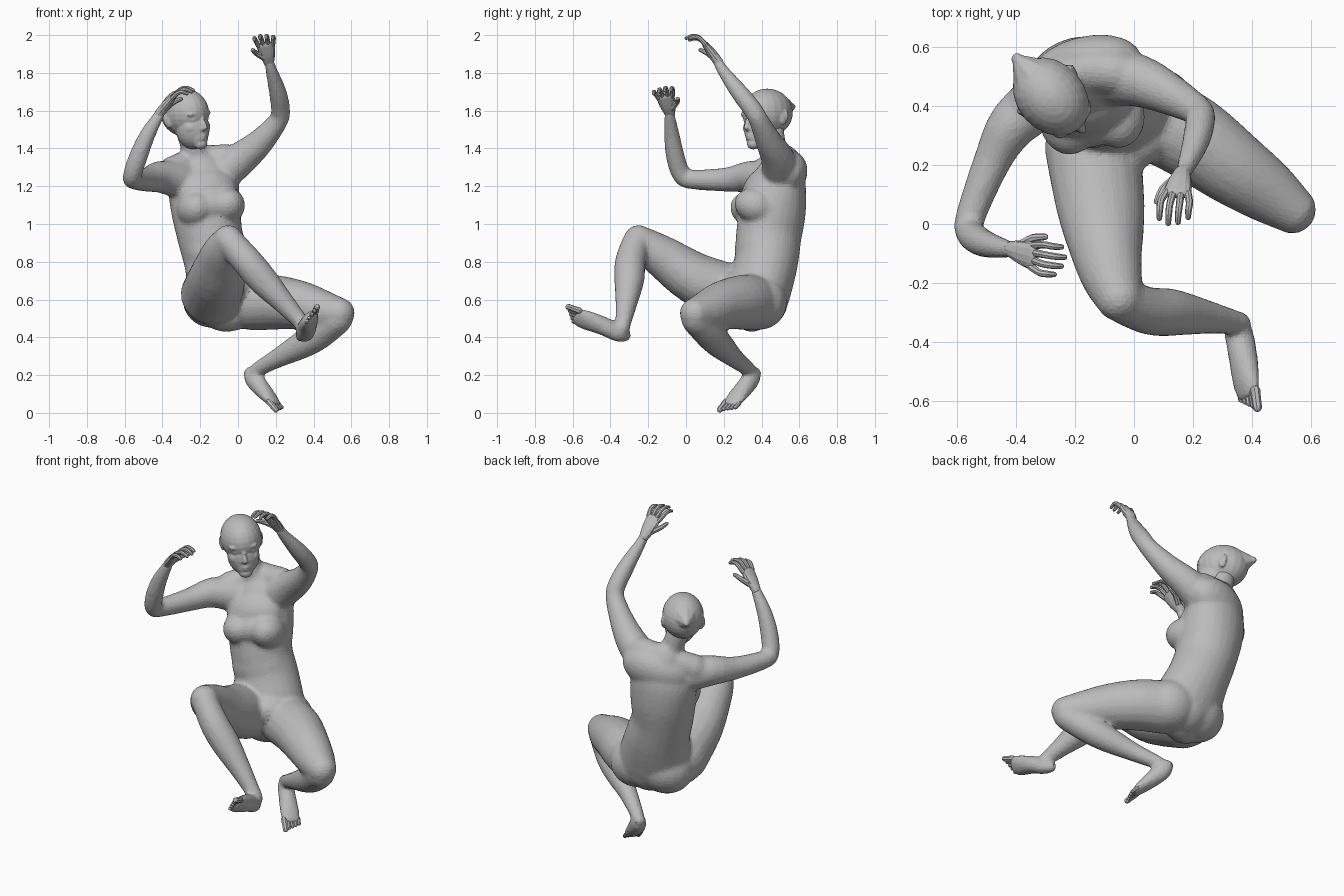
import bpy, bmesh
from math import cos, sin, pi
from mathutils import Vector, Matrix

old = bpy.data.objects.get("Cube")
if old:
    bpy.data.objects.remove(old, do_unlink=True)

skin = bpy.data.materials.new("plain grey")
skin.use_nodes = True
grey = (0.5, 0.5, 0.5, 1)
skin.diffuse_color = grey
skin.node_tree.nodes["Principled BSDF"].inputs["Base Color"].default_value = grey


def spline(rows, steps):
    """Smooth curve through rows of position and radii."""
    out = []
    for i in range(len(rows) - 1):
        a, b, c, d = (rows[max(i - 1, 0)], rows[i], rows[i + 1],
                      rows[min(i + 2, len(rows) - 1)])
        for k in range(steps):
            t = k / steps
            out.append([q + t / 2 * (r - p + t * (2 * p - 5 * q + 4 * r - s
                        + t * (3 * (q - r) + s - p)))
                        for p, q, r, s in zip(a, b, c, d)])
    return out + [list(rows[-1])]


def tube(bm, rows, side=(0.3, 0.2, 0.9), sides=14, steps=3):
    """Closed round-ended loft; rows are x, y, z, half width (, half depth)."""
    rows = spline([tuple(r) if len(r) == 5 else (*r, r[-1]) for r in rows], steps)
    pts = [Vector(r[:3]) for r in rows]
    last = len(pts) - 1
    rings = []
    for i, r in enumerate(rows):
        t = (pts[min(i + 1, last)] - pts[max(i - 1, 0)]).normalized()
        rings.append((pts[i], t, r[3], r[4]))

    def cap(ring, sign):
        p, t, a, b = ring
        return [(p + t * sign * min(a, b) * sin(e), t, a * cos(e), b * cos(e))
                for e in (0.5, 0.95, 1.35)]

    rings = cap(rings[0], -1)[::-1] + rings + cap(rings[-1], 1)
    loops = []
    for p, t, a, b in rings:
        u = Vector(side)
        u = (u - t * u.dot(t)).normalized()
        v = t.cross(u)
        loops.append([bm.verts.new(p + u * a * cos(2 * pi * k / sides)
                                   + v * b * sin(2 * pi * k / sides))
                      for k in range(sides)])
    for lo, hi in zip(loops, loops[1:]):
        for k in range(sides):
            n = (k + 1) % sides
            bm.faces.new((lo[k], lo[n], hi[n], hi[k]))
    bm.faces.new(loops[0][::-1])
    bm.faces.new(loops[-1])


def blob(bm, centre, size, axes):
    """Ellipsoid with its radii along the given axes."""
    m = Matrix.Translation(centre) @ axes.to_4x4() @ Matrix.Diagonal((*size, 1))
    bmesh.ops.create_uvsphere(bm, u_segments=20, v_segments=14, radius=1, matrix=m)


def frame(left, up):
    """Axes as columns: left, back, up."""
    x = Vector(left).normalized()
    z = Vector(up)
    z = (z - x * z.dot(x)).normalized()
    return Matrix((x, z.cross(x), z)).transposed()


def finish(name, bm, voxel=None, ratio=1, smooth=5):
    bmesh.ops.recalc_face_normals(bm, faces=bm.faces)
    mesh = bpy.data.meshes.new(name)
    bm.to_mesh(mesh)
    bm.free()
    mesh.materials.append(skin)
    ob = bpy.data.objects.new(name, mesh)
    bpy.context.collection.objects.link(ob)
    if voxel:
        fuse = ob.modifiers.new("fuse", 'REMESH')
        fuse.mode = 'VOXEL'
        fuse.voxel_size = voxel
        soft = ob.modifiers.new("soften", 'SMOOTH')
        soft.factor = 0.5
        soft.iterations = smooth
        ob.modifiers.new("facets", 'DECIMATE').ratio = ratio


# Torso, from the seat up to the base of the neck
body = bmesh.new()
across = (.95, .25, .2)
tube(body, [(-.04, .355, .53, .15, .10), (-.055, .375, .58, .20, .155),
            (-.07, .39, .67, .208, .17), (-.105, .425, .80, .182, .168),
            (-.147, .437, .93, .173, .174), (-.168, .46, 1.07, .186, .175),
            (-.185, .485, 1.20, .187, .152), (-.20, .495, 1.28, .155, .12),
            (-.215, .50, 1.33, .10, .09)], side=across, sides=24)
chest = frame(across, (-.15, .28, .9))
blob(body, (-.225, .35, 1.075), (.098, .12, .095), chest)
blob(body, (-.06, .373, 1.095), (.098, .12, .095), chest)
blob(body, (-.14, .36, 1.095), (.15, .10, .09), chest)           # between breasts
blob(body, (-.165, .40, 1.17), (.165, .10, .13), chest)          # upper chest
blob(body, (-.165, .525, 1.26), (.20, .11, .13), chest)          # upper back
hips = frame(across, (-.1, .15, 1))
blob(body, (-.12, .39, .87), (.165, .13, .17), hips)             # belly
blob(body, (-.13, .385, .60), (.165, .15, .15), hips)
blob(body, (.06, .395, .585), (.15, .14, .145), hips)
blob(body, (-.035, .395, .59), (.15, .145, .145), hips)          # between the hips
blob(body, (-.035, .285, .655), (.16, .115, .095), hips)         # lap

# Neck and the muscles running out to the shoulders
tube(body, [(-.215, .50, 1.30, .085), (-.232, .475, 1.38, .064), (-.275, .45, 1.52, .066)],
     side=(1, 0, 0))
tube(body, [(-.22, .51, 1.37, .06), (-.14, .52, 1.345, .075), (-.06, .515, 1.35, .075)])
tube(body, [(-.23, .495, 1.355, .055), (-.29, .465, 1.315, .07), (-.35, .42, 1.28, .078)])

# Arms
tube(body, [(-.08, .50, 1.27, .10), (.02, .485, 1.35, .09), (.12, .44, 1.435, .072),
            (.215, .385, 1.55, .053), (.225, .35, 1.61, .052), (.21, .28, 1.70, .048),
            (.175, .19, 1.82, .032), (.162, .165, 1.87, .028)], side=(1, .3, -.4))
tube(body, [(-.30, .43, 1.23, .10), (-.41, .34, 1.25, .086), (-.478, .22, 1.235, .066),
            (-.55, .04, 1.235, .053), (-.56, -.02, 1.255, .051), (-.53, -.055, 1.35, .051),
            (-.48, -.075, 1.47, .043), (-.41, -.088, 1.59, .028)], side=(.8, .3, .1))

# Thighs
tube(body, [(-.142, .27, .62, .157, .165), (-.112, .05, .71, .138, .152),
            (-.092, -.10, .81, .117, .122), (-.072, -.19, .87, .1, .103),
            (-.052, -.25, .915, .082)], sides=18)
tube(body, [(.075, .36, .585, .15), (.20, .29, .585, .145), (.33, .195, .57, .13),
            (.45, .112, .54, .11), (.535, .05, .528, .085)], sides=18)

# Shins
tube(body, [(-.035, -.265, .90, .076), (.05, -.295, .80, .082), (.13, -.30, .705, .081),
            (.24, -.315, .585, .06), (.325, -.33, .49, .045), (.36, -.338, .45, .041)])
tube(body, [(.53, .05, .495, .078), (.43, .125, .415, .08), (.34, .18, .36, .074),
            (.22, .25, .295, .054), (.12, .32, .24, .042), (.095, .338, .222, .04)])

# Feet: sole loft fused to the body, toes added as their own object
feet = {
    "right_toes": ([(.336, -.325, .41, .036), (.352, -.36, .422, .045, .052),
                    (.367, -.43, .457, .05, .052), (.38, -.53, .492, .06, .038),
                    (.387, -.575, .51, .056, .024)], (.6, 0, .8)),
    "left_toes": ([(.063, .365, .21, .036), (.078, .35, .185, .045, .05),
                   (.115, .315, .14, .05, .049), (.167, .265, .08, .058, .034),
                   (.195, .24, .047, .055, .021)], (-.53, -.78, .07)),
}
for name, (rows, inner) in feet.items():
    tube(body, rows, side=inner)
    tip, s = Vector(rows[-1][:3]), Vector(inner).normalized()
    d = (tip - Vector(rows[-3][:3])).normalized()
    toes = bmesh.new()
    for i in range(5):
        start = tip + s * (.042 - .021 * i) - d * .01
        reach = .06 - .007 * i
        r = .018 if i == 0 else .0125
        tube(toes, [(*start, r), (*(start + d * reach * .6), r * .9),
                    (*(start + d * reach), r * .9)], side=s, sides=8, steps=2)
    finish(name, toes)
finish("body", body, voxel=.01, ratio=.2, smooth=18)

# Head, built along its own forward, left and up directions
fwd = Vector((.65, -.75, 0)).normalized()
up = Vector((-.12, .0, 1))
up = (up - fwd * up.dot(fwd)).normalized()
left = up.cross(fwd)
axes = Matrix((fwd, left, up)).transposed()
centre = Vector((-.282, .432, 1.59))


def place(f, l, u):
    return centre + fwd * f + left * l + up * u


head = bmesh.new()
blob(head, centre, (.146, .116, .127), axes)
blob(head, place(.055, 0, -.085), (.09, .09, .11), axes)            # jaw
blob(head, place(.1, 0, -.12), (.045, .056, .072), axes)            # mouth area
blob(head, place(.112, 0, -.168), (.032, .038, .028), axes)         # chin
blob(head, place(.13, 0, -.123), (.021, .026, .008), axes)          # upper lip
blob(head, place(.128, 0, -.138), (.021, .023, .009), axes)         # lower lip
tube(head, [(*place(.128, 0, -.015), .012), (*place(.144, 0, -.05), .013),
            (*place(.153, 0, -.08), .016)], side=left, sides=10)    # nose
for s in (1, -1):
    blob(head, place(.114, s * .042, -.005), (.022, .038, .016), axes)   # brow
    blob(head, place(.11, s * .042, -.032), (.02, .024, .016), axes)     # eye
    blob(head, place(.084, s * .052, -.078), (.042, .032, .036), axes)   # cheek
    blob(head, place(.141, s * .013, -.086), (.012, .009, .009), axes)   # nostril
    blob(head, place(-.015, s * .104, -.035), (.024, .016, .04), axes)   # ear
    blob(head, place(-.03, s * .114, -.025), (.012, .011, .03), axes)    # ear rim
tube(head, [(*place(-.06, 0, .015), .105), (*place(-.115, 0, .025), .066),
            (*place(-.17, 0, .03), .022)], side=left, sides=8)      # hair knot
finish("head", head, voxel=.0065, ratio=.3, smooth=3)


# Hands
def hand(name, wrist, along, palm, turn, k=1.1):
    w, d = Vector(wrist), Vector(along).normalized()
    n = Vector(palm)
    n = (n - d * n.dot(d)).normalized()
    s = d.cross(n) * turn
    bm = bmesh.new()

    def row(a, b, c, *r):
        return (*(w + (d * a + s * b + n * c) * k), *[q * k for q in r])

    tube(bm, [row(-.02, 0, 0, .026, .023), row(.03, 0, 0, .038, .023),
              row(.085, 0, 0, .044, .016)], side=s, sides=12)
    for i, reach in enumerate((.075, .088, .082, .065)):
        off = .034 - .0227 * i
        fan = off * .3
        tube(bm, [row(.085, off, 0, .0125),
                  row(.09 + reach * .5, off + fan, .004, .011),
                  row(.09 + reach * .8, off + fan, reach * .28, .0105),
                  row(.09 + reach * .92, off + fan, reach * .62, .0085)],
             side=s, sides=8)
    tube(bm, [row(.02, .02, .005, .018), row(.055, .05, .016, .0135),
              row(.09, .062, .034, .01)], side=n, sides=8)
    finish(name, bm)


hand("left_hand", (.16, .16, 1.873), (-.15, -.6, .8), (0, -.8, -.6), -1)
hand("right_hand", (-.402, -.09, 1.602), (.62, -.2, .74), (.7, 0, -.62), 1)
